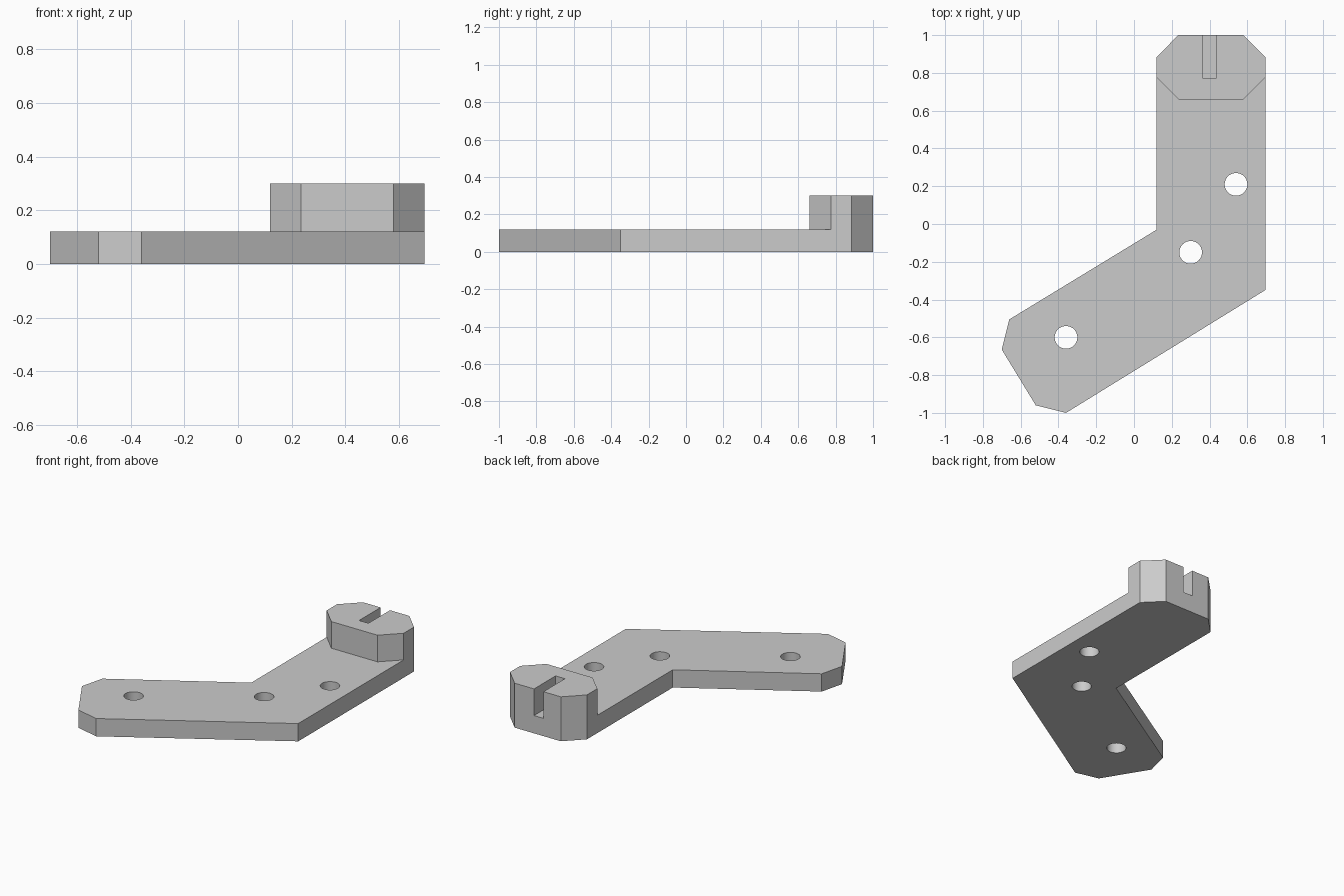
import bpy
import bmesh

cube = bpy.data.objects.get("Cube")
if cube:
    bpy.data.objects.remove(cube, do_unlink=True)

PLATE_TOP = 0.12
HEAD_TOP = 0.30

grey = bpy.data.materials.new("light grey")
grey.use_nodes = True
grey.diffuse_color = (0.6, 0.6, 0.6, 1)
grey.node_tree.nodes["Principled BSDF"].inputs["Base Color"].default_value = (0.6, 0.6, 0.6, 1)


def prism(name, outline, bottom, top):
    """Extrude a flat outline upwards into a solid."""
    bm = bmesh.new()
    base = bm.faces.new([bm.verts.new((x, y, bottom)) for x, y in outline])
    result = bmesh.ops.extrude_face_region(bm, geom=[base])
    raised = [v for v in result["geom"] if isinstance(v, bmesh.types.BMVert)]
    bmesh.ops.translate(bm, verts=raised, vec=(0, 0, top - bottom))
    bmesh.ops.recalc_face_normals(bm, faces=bm.faces)
    mesh = bpy.data.meshes.new(name)
    bm.to_mesh(mesh)
    bm.free()
    mesh.materials.append(grey)
    obj = bpy.data.objects.new(name, mesh)
    bpy.context.collection.objects.link(obj)
    return obj


# Bent flat plate with chamfered ends
plate = prism("bent_plate", [
    (0.12, -0.03), (0.12, 0.885), (0.235, 1), (0.58, 1), (0.695, 0.885),
    (0.695, -0.35), (-0.36, -1), (-0.52, -0.96), (-0.7, -0.665), (-0.66, -0.505),
], 0, PLATE_TOP)

# Raised octagonal block, slotted from the back down to the plate
prism("slotted_block", [
    (0.12, 0.775), (0.235, 0.66), (0.58, 0.66), (0.695, 0.775), (0.695, 0.885),
    (0.58, 1), (0.435, 1), (0.435, 0.77), (0.365, 0.77), (0.365, 1),
    (0.235, 1), (0.12, 0.885),
], PLATE_TOP, HEAD_TOP)

# Round through holes
for x, y in [(0.54, 0.21), (0.30, -0.15), (-0.36, -0.60)]:
    bpy.ops.mesh.primitive_cylinder_add(vertices=48, radius=0.06, depth=0.5, location=(x, y, 0))
    cutter = bpy.context.object
    cutter.name = "hole_cutter"
    cutter.data.materials.append(grey)
    bpy.context.view_layer.objects.active = plate
    cut = plate.modifiers.new("hole", "BOOLEAN")
    cut.operation = "DIFFERENCE"
    cut.solver = "EXACT"
    cut.object = cutter
    bpy.ops.object.modifier_apply(modifier=cut.name)
    bpy.data.objects.remove(cutter, do_unlink=True)

# Smooth hole walls, sharp plate edges
bpy.ops.object.select_all(action="DESELECT")
plate.select_set(True)
bpy.context.view_layer.objects.active = plate
bpy.ops.object.shade_smooth_by_angle(angle=0.4)
